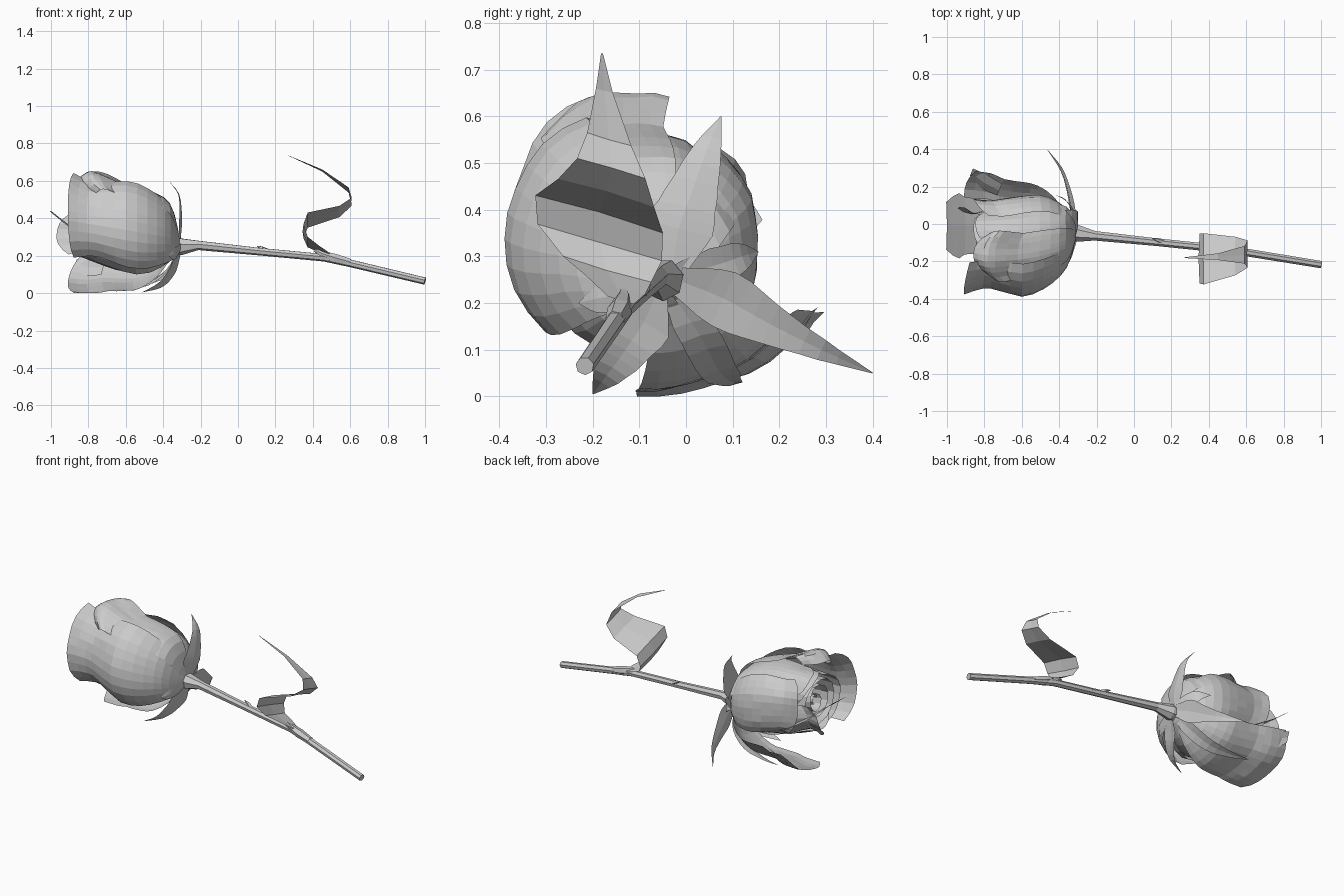
import bpy, random
from math import sin, cos, radians, pi
from mathutils import Vector

random.seed(4)


def make(name, verts, faces):
    me = bpy.data.meshes.new(name)
    me.from_pydata([(v[0], v[1], max(v[2], 0)) for v in verts], [], faces)
    me.update()
    ob = bpy.data.objects.new(name, me)
    bpy.context.collection.objects.link(ob)
    return ob


def sheet(name, rows, closed=False):
    n = len(rows[0])
    faces = []
    for i in range(len(rows) - 1):
        for j in range(n if closed else n - 1):
            k = (j + 1) % n
            faces.append((i * n + j, i * n + k, (i + 1) * n + k, (i + 1) * n + j))
    if closed:
        faces.append(tuple(reversed(range(n))))
        faces.append(tuple(range((len(rows) - 1) * n, len(rows) * n)))
    return make(name, [v for r in rows for v in r], faces)


def tube(name, pts, sides=6):
    """Loft a polygon along (x, y, z, radius) points."""
    P = [Vector(p[:3]) for p in pts]
    rows = []
    for i, p in enumerate(P):
        t = (P[min(i + 1, len(P) - 1)] - P[max(i - 1, 0)]).normalized()
        a = t.cross(Vector((0.1, 0.2, 1))).normalized()
        b = t.cross(a)
        rows.append([p + pts[i][3] * (a * cos(2 * pi * k / sides) + b * sin(2 * pi * k / sides))
                     for k in range(sides)])
    return sheet(name, rows, True)


def smooth(pts, n=3):
    """Catmull-Rom resampling of a short list of tuples."""
    V = [Vector(p) for p in pts]
    V = [2 * V[0] - V[1]] + V + [2 * V[-1] - V[-2]]
    out = []
    for i in range(1, len(V) - 2):
        a, b, c, d = V[i - 1:i + 3]
        for k in range(n):
            t = k / n
            out.append(0.5 * (2 * b + (c - a) * t + (2 * a - 5 * b + 4 * c - d) * t * t
                              + (3 * b - a - 3 * c + d) * t ** 3))
    return out + [V[-2]]


def blade(name, pts, side, n=3, fold=0.12):
    """Leaf ribbon through (x, y, z, half width) points."""
    side = Vector(side).normalized()
    S = smooth(pts, n)
    rows = []
    for i, p in enumerate(S):
        c = Vector(p[:3])
        t = Vector(S[min(i + 1, len(S) - 1)][:3]) - Vector(S[max(i - 1, 0)][:3])
        up = t.cross(side).normalized()
        w = max(p[3], 0.001)
        jag = 1 + random.uniform(-0.06, 0.06)
        rows.append([c - side * w * jag + up * w * fold, c, c + side * w * jag + up * w * fold])
    return sheet(name, rows)


# Centre line of the flower head: distance from base -> point
AXIS = [(0, (-.31, -.05, .25)), (.06, (-.37, -.07, .30)), (.3, (-.60, -.11, .34)),
        (.6, (-.91, -.10, .39)), (.8, (-1.11, -.10, .42))]


def axis(s):
    for (s0, a), (s1, b) in zip(AXIS, AXIS[1:]):
        if s <= s1:
            return Vector(a).lerp(Vector(b), (s - s0) / (s1 - s0))
    return Vector(AXIS[-1][1])


def petal(name, a0, a1, prof, drop=.14, spiral=0.0, n=9, wave=.006):
    """Cupped petal between two angles; prof holds (distance, radius)."""
    rows = []
    P = smooth(prof, 2)
    for i, (s, r) in enumerate(P):
        f = i / (len(P) - 1)
        row = []
        for j in range(n + 1):
            u = 2 * j / n - 1
            th = radians(a0 + (a1 - a0) * j / n)
            ss = max(0, s * (1 - drop * abs(u) ** 2.5 * f))
            rr = r * (1 + spiral * u) + wave * f * sin(5 * u + a0) + random.uniform(-.003, .003) * f
            row.append(axis(ss) + Vector((0, cos(th), sin(th))) * rr)
        rows.append(row)
    return sheet(name, rows)


# Outer petals (angle 0 = +y, 90 = up, 180 = front)
petal("front_petal", 112, 226, [(0, .03), (.03, .13), (.08, .20), (.18, .26), (.3, .28), (.42, .25),
                                (.5, .24), (.6, .275)], .05, n=10)
petal("top_petal", 76, 136, [(0, .03), (.03, .15), (.09, .21), (.2, .235), (.32, .245), (.44, .285),
                             (.50, .28), (.55, .23)], .16)
petal("top_back_petal", 20, 95, [(0, .03), (.03, .14), (.09, .19), (.2, .222), (.32, .225), (.44, .205),
                                 (.54, .19)], .14)
petal("back_petal", -32, 50, [(0, .03), (.04, .13), (.1, .20), (.2, .25), (.32, .26), (.45, .235),
                              (.55, .24)], .14)
petal("lower_petal", 270, 334, [(0, .03), (.04, .10), (.12, .23), (.22, .315), (.3, .345), (.42, .365),
                                (.5, .395), (.6, .405)], .1, .07)
petal("under_petal", 215, 300, [(0, .03), (.05, .12), (.14, .19), (.28, .225), (.42, .21), (.54, .18)], .1)

# Inner petals, one with a broad tongue turning out of the mouth
blade("tongue_petal", [(-.36, -.05, .22, .05), (-.50, -.04, .18, .12), (-.70, -.02, .24, .14),
                       (-.86, -.01, .335, .155), (-.93, -.01, .385, .165), (-1, -.01, .44, .13)],
      (0, 1, 0), 2, .05)
petal("inner_side_petal", 290, 370, [(0, .03), (.1, .15), (.25, .21), (.42, .2), (.56, .16), (.66, .19)], .1)
petal("inner_back_petal", 10, 110, [(0, .03), (.1, .15), (.25, .19), (.42, .18), (.55, .16)], .12)
petal("inner_front_petal", 110, 250, [(0, .03), (.1, .16), (.25, .22), (.42, .2), (.56, .17)], .08, .1)

# Rolled back corner of the lower petal
blade("lower_petal_lip", [(-.72, .18, .14, .05), (-.80, .22, .14, .06), (-.87, .275, .16, .03)],
      (.2, .5, .6), 2)

# Spiral heart
for k, r in enumerate((.15, .11, .07, .035)):
    petal("heart_petal_%d" % (k + 1), 80 * k, 80 * k + 300,
          [(.12, r * .6), (.28, r), (.42, r), (.54 - .01 * k, r * .9)], .04, .12, 10, .003)

# Stem with flared neck
tube("stem", [(-.34, -.05, .25, .045), (-.30, -.05, .25, .046), (-.21, -.063, .256, .026),
              (.12, -.097, .222, .021), (.46, -.132, .190, .021), (.60, -.152, .16, .021),
              (1, -.217, .065, .02)], 7)

# Thorns and leaf node
tube("thorn", [(.15, -.095, .226, .016), (.125, -.085, .242, .01), (.10, -.078, .252, .001)], 5)
tube("side_thorn", [(.26, -.11, .21, .016), (.22, -.095, .215, .008), (.19, -.085, .218, .001)], 5)
tube("leaf_node", [(.60, -.152, .163, .021), (.52, -.142, .184, .027), (.45, -.135, .208, .018),
                   (.41, -.135, .23, .008)], 6)

# Curling leaf
blade("leaf", [(.49, -.14, .205, .03), (.43, -.15, .235, .065), (.37, -.17, .27, .10), (.345, -.185, .33, .135),
               (.37, -.185, .395, .135), (.54, -.17, .44, .11), (.605, -.16, .49, .08), (.59, -.165, .55, .05),
               (.45, -.175, .655, .018), (.27, -.18, .735, .002)], (0, -.95, .28), 1, .04)

# Sepals
SEPALS = [
    ("upper", [(-.31, -.03, .26, .025), (-.30, -.015, .36, .07), (-.30, .01, .43, .055),
               (-.315, .045, .53, .03), (-.37, .075, .60, .001)], (.1, 1, -.25)),
    ("back", [(-.31, -.02, .25, .03), (-.335, .08, .21, .06), (-.355, .18, .155, .045),
              (-.39, .29, .10, .022), (-.465, .40, .05, .001)], (.15, .42, .9)),
    ("lower", [(-.31, -.06, .23, .025), (-.34, -.09, .16, .06), (-.37, -.13, .10, .05),
               (-.42, -.17, .045, .03), (-.51, -.20, .005, .001)], (.1, .85, -.5)),
    ("front", [(-.30, -.07, .25, .02), (-.32, -.13, .22, .035), (-.34, -.19, .21, .03),
               (-.37, -.23, .20, .001)], (.2, .1, 1)),
    ("side", [(-.31, -.02, .26, .025), (-.33, .06, .28, .04), (-.36, .12, .30, .03),
              (-.42, .155, .31, .001)], (.3, -.3, 1)),
    ("long", [(-.33, -.03, .22, .02), (-.38, .03, .13, .045), (-.48, .07, .055, .04),
              (-.62, .10, .03, .02), (-.72, .12, .03, .001)], (.1, 1, .3)),
]
for nm, pts, side in SEPALS:
    blade("sepal_" + nm, pts, side)
